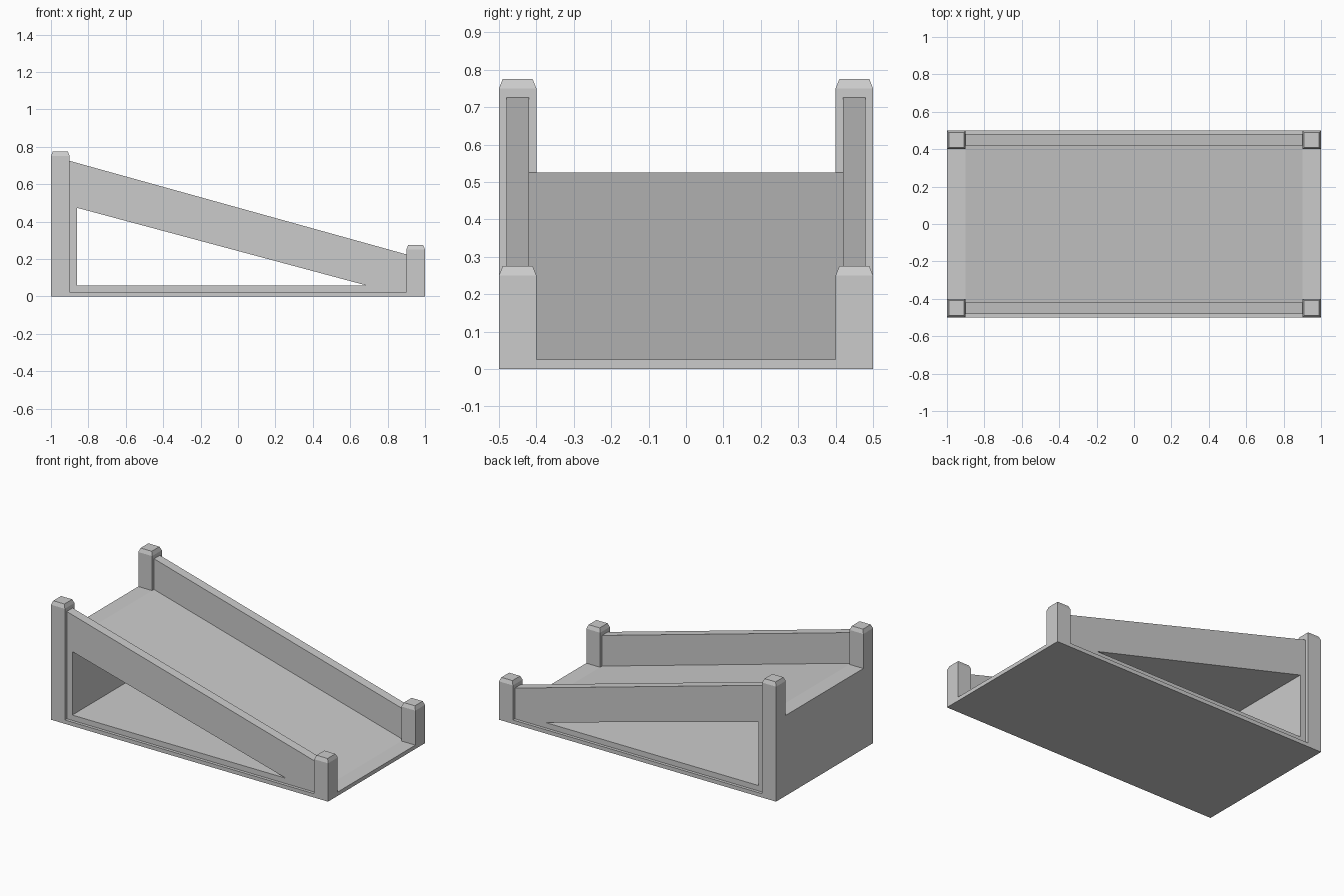
import bpy, bmesh

if "Cube" in bpy.data.objects:
    bpy.data.objects.remove(bpy.data.objects["Cube"])


def prism(name, profile, y0, y1):
    """Extrude an (x, z) profile along y."""
    bm = bmesh.new()
    face = bm.faces.new([bm.verts.new((x, y0, z)) for x, z in profile])
    ext = bmesh.ops.extrude_face_region(bm, geom=[face])
    moved = [v for v in ext["geom"] if isinstance(v, bmesh.types.BMVert)]
    bmesh.ops.translate(bm, verts=moved, vec=(0, y1 - y0, 0))
    bmesh.ops.recalc_face_normals(bm, faces=bm.faces)
    return finish(name, bm)


def finish(name, bm):
    mesh = bpy.data.meshes.new(name)
    bm.to_mesh(mesh)
    bm.free()
    obj = bpy.data.objects.new(name, mesh)
    bpy.context.collection.objects.link(obj)
    return obj


def box(name, x0, x1, y0, y1, z0, z1):
    return prism(name, [(x0, z0), (x1, z0), (x1, z1), (x0, z1)], y0, y1)


def post(name, x, y, height):
    """Square post with a tapered cap."""
    bm = bmesh.new()
    rings = []
    for z, r in ((BASE, 0.05), (height - 0.025, 0.05), (height, 0.04)):
        rings.append([bm.verts.new((x + sx * r, y + sy * r, z))
                      for sx, sy in ((-1, -1), (1, -1), (1, 1), (-1, 1))])
    for a, b in zip(rings, rings[1:]):
        for i in range(4):
            j = (i + 1) % 4
            bm.faces.new((a[i], a[j], b[j], b[i]))
    bm.faces.new(rings[0][::-1])
    bm.faces.new(rings[-1])
    return finish(name, bm)


def cut(obj, cutter):
    mod = obj.modifiers.new("opening", 'BOOLEAN')
    mod.operation = 'DIFFERENCE'
    mod.solver = 'EXACT'
    mod.object = cutter


BASE = 0.025

# Ground slab and high end wall
box("base_slab", -1, 1, -0.5, 0.5, 0, BASE)
box("end_wall", -1, -0.9, -0.4, 0.4, BASE, 0.525)

# Triangular opening running right through under the deck
opening = prism("opening_cutter", [(-0.86, 0.06), (0.683, 0.06), (-0.86, 0.474)], -0.6, 0.6)
opening.hide_render = True
opening.display_type = 'WIRE'

# Sloping deck body
deck = prism("ramp_deck", [(-0.9, BASE), (0.9, BASE), (-0.9, 0.525)], -0.42, 0.42)
cut(deck, opening)

# Side panels and posts
for side, s in (("front", -1), ("back", 1)):
    panel = prism(side + "_side_panel",
                  [(-0.9, BASE), (0.9, BASE), (0.9, 0.225), (-0.9, 0.725)],
                  s * 0.42, s * 0.48)
    cut(panel, opening)
    post(side + "_high_post", -0.95, s * 0.45, 0.775)
    post(side + "_low_post", 0.95, s * 0.45, 0.275)
